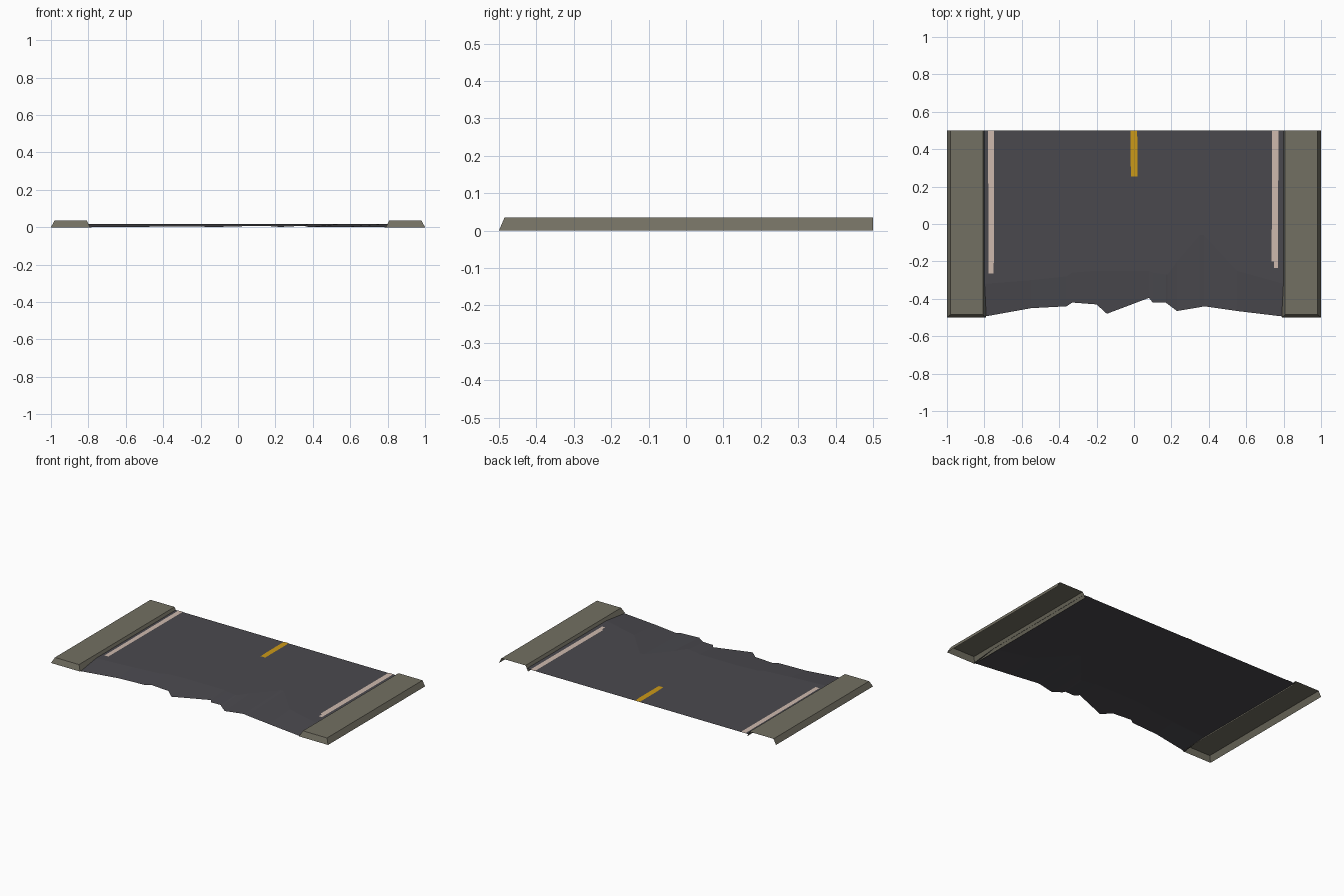
import bpy, bmesh

if "Cube" in bpy.data.objects:
    bpy.data.objects.remove(bpy.data.objects["Cube"])

ROAD_Z = 0.017
CURB_Z = 0.035


def material(name, color):
    m = bpy.data.materials.new(name)
    m.diffuse_color = (*color, 1)
    m.use_nodes = True
    m.node_tree.nodes["Principled BSDF"].inputs["Base Color"].default_value = m.diffuse_color
    return m


asphalt = material("asphalt", (0.068, 0.066, 0.076))
concrete = material("concrete", (0.170, 0.160, 0.122))
white_paint = material("faded white paint", (0.62, 0.49, 0.42))
yellow_paint = material("yellow paint", (0.60, 0.32, 0.009))


def make(name, verts, faces, mat):
    bm = bmesh.new()
    vs = [bm.verts.new(v) for v in verts]
    for f in faces:
        bm.faces.new([vs[i] for i in f])
    bmesh.ops.recalc_face_normals(bm, faces=bm.faces)
    # open sheets: make sure they face upwards
    if sum(f.normal.z * f.calc_area() for f in bm.faces) < 0:
        bmesh.ops.reverse_faces(bm, faces=bm.faces)
    me = bpy.data.meshes.new(name)
    bm.to_mesh(me)
    bm.free()
    me.materials.append(mat)
    ob = bpy.data.objects.new(name, me)
    bpy.context.collection.objects.link(ob)
    return ob


# Road sheet: columns of (x, broken edge y, edge z, y where the sag starts)
columns = [
    (-0.80, -0.495, 0.000, -0.32), (-0.55, -0.450, 0.002, -0.30),
    (-0.36, -0.440, 0.004, -0.28), (-0.33, -0.420, 0.005, -0.26),
    (-0.20, -0.430, 0.004, -0.25), (-0.145, -0.480, 0.001, -0.25),
    (0.08, -0.395, 0.007, -0.25), (0.10, -0.420, 0.007, -0.26),
    (0.17, -0.420, 0.008, -0.27), (0.18, -0.428, 0.004, -0.27),
    (0.23, -0.465, 0.002, -0.20), (0.35, -0.445, 0.008, -0.06),
    (0.375, -0.440, 0.002, -0.06), (0.55, -0.465, 0.002, -0.25),
    (0.80, -0.495, 0.000, -0.32),
]
verts, faces = [], []
for x, y, z, mid in columns:
    verts += [(x, y, z), (x, mid, ROAD_Z), (x, 0.5, ROAD_Z)]
for i in range(len(columns) - 1):
    a, b = 3 * i, 3 * i + 3
    faces += [(a, b, b + 1, a + 1), (a + 1, b + 1, b + 2, a + 2)]
make("road_surface", verts, faces, asphalt)

# Pavements: hollow shells, sloped on three sides, open below and at the back
for side, s in (("left", -1), ("right", 1)):
    profile = [(1.0, 0), (0.982, CURB_Z), (0.808, CURB_Z), (0.79, 0)]
    front = [(s * x, -0.485 if z else -0.5, z) for x, z in profile]
    back = [(s * x, 0.5, z) for x, z in profile]
    make(side + "_pavement", front + back,
         [(i, i + 1, i + 5, i + 4) for i in range(3)] + [(0, 1, 2, 3)], concrete)


# Painted lines: thin plates on the road
def stripe(name, outline, mat):
    top = [(x, y, ROAD_Z + 0.002) for x, y in outline]
    make(name, top, [tuple(range(len(top)))], mat)


stripe("left_edge_line", [(-0.778, -0.265), (-0.750, -0.265), (-0.748, 0.5),
                          (-0.780, 0.5)], white_paint)
stripe("right_edge_line", [(0.748, -0.235), (0.770, -0.235), (0.770, -0.20),
                           (0.772, 0.5), (0.738, 0.5), (0.736, -0.20),
                           (0.748, -0.20)], white_paint)
stripe("centre_line", [(-0.015, 0.255), (0.018, 0.255), (0.018, 0.46),
                       (0.015, 0.5), (-0.018, 0.5), (-0.018, 0.32)], yellow_paint)
